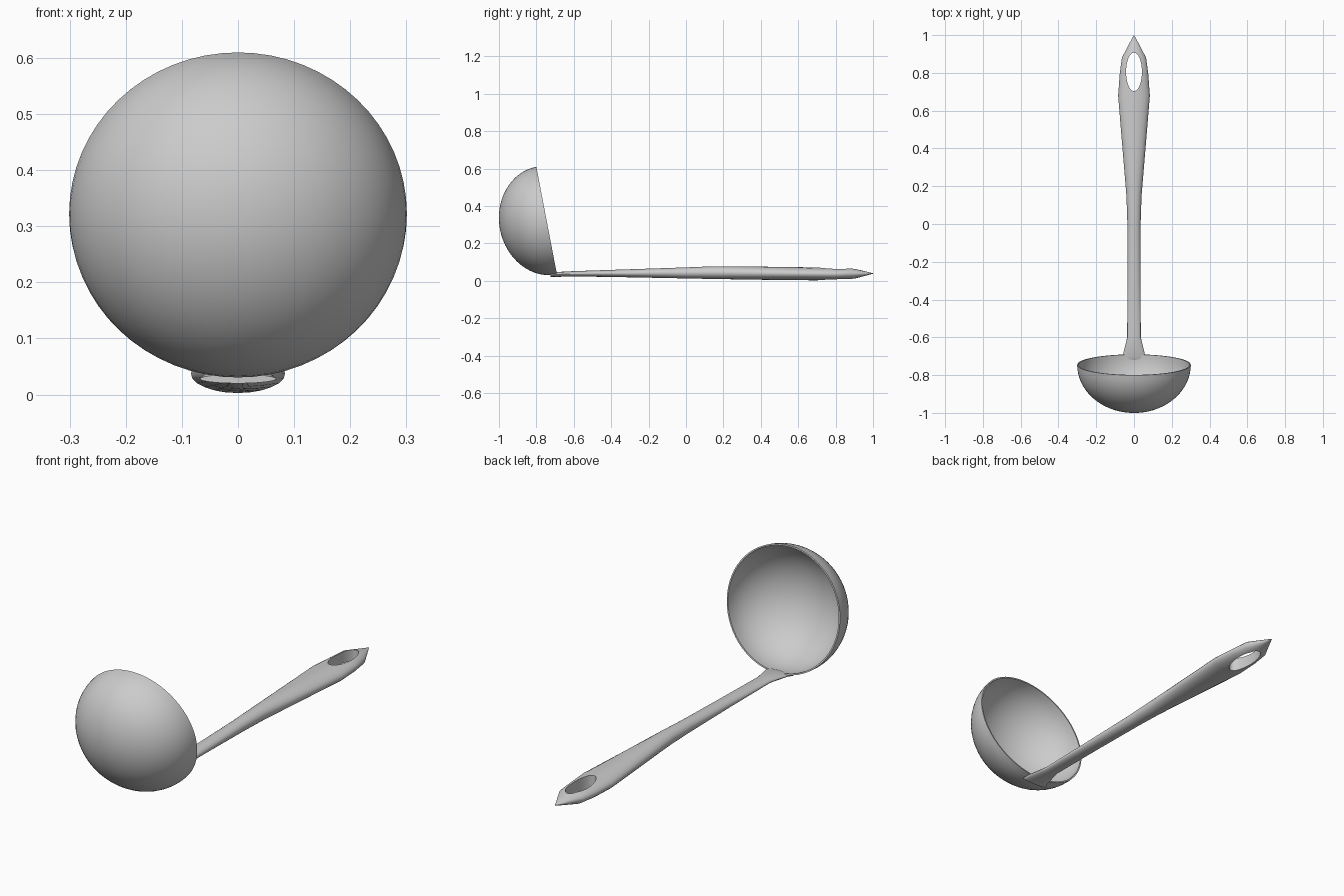
import bpy, bmesh, math
from mathutils import Vector

if "Cube" in bpy.data.objects:
    bpy.data.objects.remove(bpy.data.objects["Cube"])

metal = bpy.data.materials.new("brushed steel grey")
metal.diffuse_color = (0.6, 0.6, 0.6, 1)
metal.use_nodes = True
metal.node_tree.nodes["Principled BSDF"].inputs["Base Color"].default_value = metal.diffuse_color


def add_object(name, bm):
    bmesh.ops.recalc_face_normals(bm, faces=bm.faces)
    mesh = bpy.data.meshes.new(name)
    bm.to_mesh(mesh)
    bm.free()
    ob = bpy.data.objects.new(name, mesh)
    bpy.context.collection.objects.link(ob)
    mesh.materials.append(metal)
    return ob


def loft(bm, rings):
    """Skin neighbouring rings of equal point count."""
    loops = [[bm.verts.new(p) for p in ring] for ring in rings]
    for a, b in zip(loops, loops[1:]):
        for i in range(len(a)):
            j = (i + 1) % len(a)
            bm.faces.new((a[i], a[j], b[j], b[i]))
    return loops


def shade(ob, angle):
    bpy.ops.object.select_all(action='DESELECT')
    ob.select_set(True)
    bpy.context.view_layer.objects.active = ob
    bpy.ops.object.shade_smooth_by_angle(angle=math.radians(angle))


# Bowl: tilted half ellipsoid with a thin wall
centre = Vector((0, -0.745, 0.322))
axis = Vector((0, -0.982, -0.188))
up = Vector((0, -0.188, 0.982))
side = Vector((1, 0, 0))
SEG, RINGS = 64, 16


def bowl_ring(t, inset):
    r, d = math.cos(t), math.sin(t) * (0.254 - inset)
    return [centre + axis * d
            + side * (math.cos(a) * r * (0.301 - inset))
            + up * (math.sin(a) * r * (0.293 - inset))
            for a in (2 * math.pi * i / SEG for i in range(SEG))]


bm = bmesh.new()
angles = [math.pi / 2 * i / RINGS for i in range(RINGS)]
loops = loft(bm, [bowl_ring(t, 0) for t in reversed(angles)]
             + [bowl_ring(t, 0.007) for t in angles])
for loop, depth in ((loops[0], 0.254), (loops[-1], 0.247)):
    pole = bm.verts.new(centre + axis * depth)
    for i in range(SEG):
        bm.faces.new((loop[i], loop[(i + 1) % SEG], pole))
shade(add_object("bowl", bm), 40)

# Handle: elliptical sections as (y, half width, bottom z, top z)
sections = [(-0.725, 0.068, 0.020, 0.036), (-0.70, 0.060, 0.021, 0.047),
            (-0.60, 0.036, 0.024, 0.052), (-0.30, 0.035, 0.019, 0.062),
            (0.00, 0.035, 0.013, 0.072), (0.15, 0.040, 0.010, 0.078),
            (0.40, 0.061, 0.006, 0.076), (0.68, 0.084, 0.003, 0.072),
            (0.80, 0.075, 0.002, 0.070), (0.88, 0.064, 0.006, 0.070),
            (0.999, 0.002, 0.038, 0.041)]
N = 24
bm = bmesh.new()
loops = loft(bm, [[(w * math.cos(a), y, (lo + hi) / 2 + (hi - lo) / 2 * math.sin(a))
                   for a in (2 * math.pi * i / N for i in range(N))]
                  for y, w, lo, hi in sections])
bm.faces.new(loops[0])
bm.faces.new(loops[-1])
handle = add_object("handle", bm)

# Oval hanging hole cut through the handle
bm = bmesh.new()
loops = loft(bm, [[(0.042 * math.cos(a), 0.805 + 0.102 * math.sin(a), z)
                   for a in (2 * math.pi * i / 32 for i in range(32))]
                  for z in (-0.1, 0.2)])
bm.faces.new(loops[0])
bm.faces.new(loops[1])
cutter = add_object("hole_cutter", bm)
cutter.hide_render = True
cut = handle.modifiers.new("hanging hole", 'BOOLEAN')
cut.operation = 'DIFFERENCE'
cut.solver = 'EXACT'
cut.object = cutter
bpy.context.view_layer.objects.active = handle
bpy.ops.object.modifier_apply(modifier=cut.name)
bpy.data.objects.remove(cutter)
shade(handle, 40)
